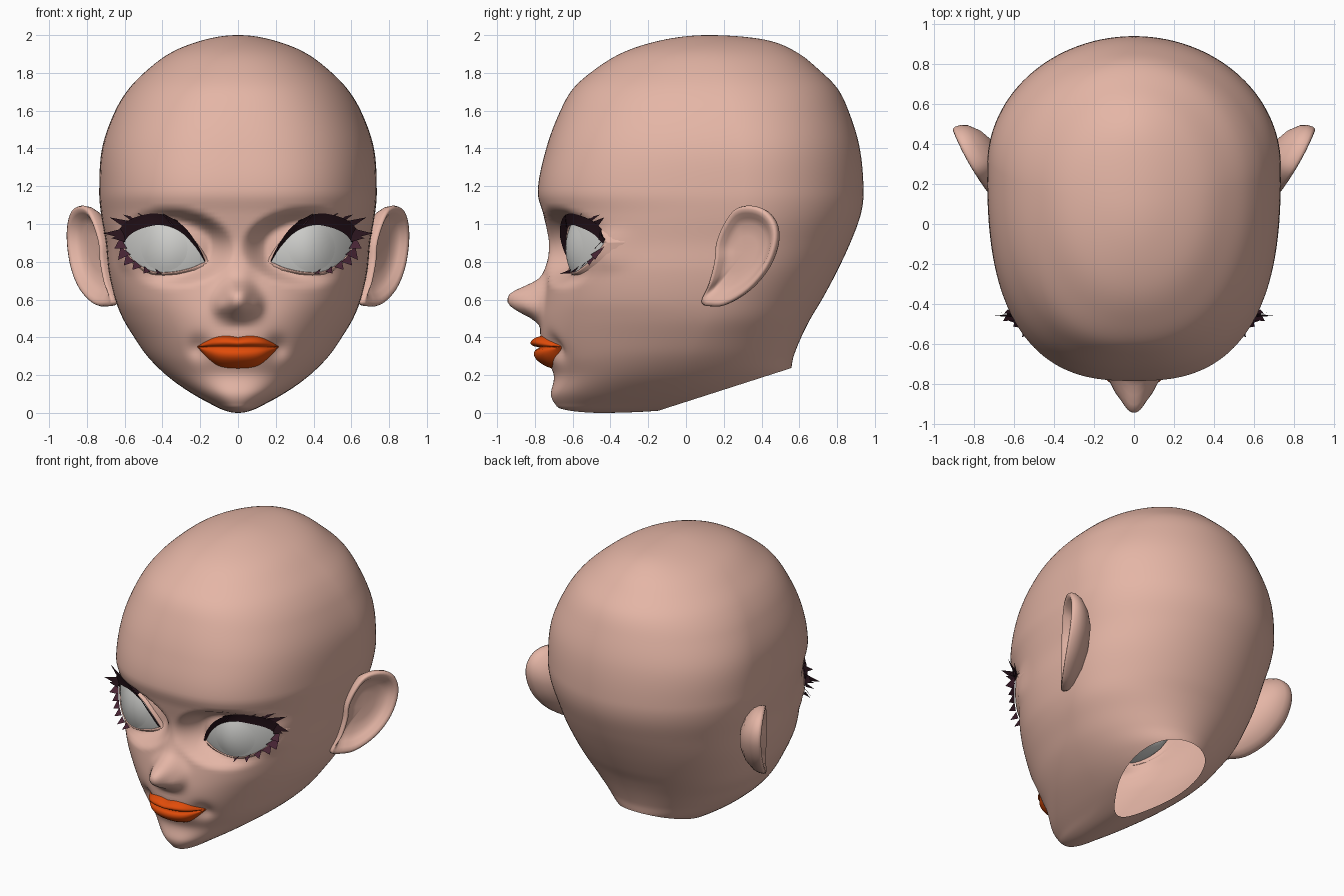
import bpy, bmesh, math
from mathutils import Vector

if "Cube" in bpy.data.objects:
    bpy.data.objects.remove(bpy.data.objects["Cube"])


def material(name, rgb):
    m = bpy.data.materials.new(name)
    m.diffuse_color = (*rgb, 1)
    m.use_nodes = True
    m.node_tree.nodes["Principled BSDF"].inputs["Base Color"].default_value = m.diffuse_color
    return m


SKIN = material("skin", (0.78, 0.465, 0.38))
LIP = material("orange_lip", (0.75, 0.072, 0.003))
EYE = material("eye_grey", (0.62, 0.62, 0.60))
DARK = material("dark_lash", (0.022, 0.007, 0.012))
PLUM = material("plum_lash", (0.065, 0.018, 0.035))


def hermite(keys, t):
    """Smooth interpolation of (t, value) keys."""
    if t <= keys[0][0]:
        return keys[0][1]
    if t >= keys[-1][0]:
        return keys[-1][1]
    i = max(k for k in range(len(keys) - 1) if keys[k][0] <= t)

    def slope(k):
        a, b = keys[max(k - 1, 0)], keys[min(k + 1, len(keys) - 1)]
        return (b[1] - a[1]) / (b[0] - a[0])
    (t0, v0), (t1, v1) = keys[i], keys[i + 1]
    h = t1 - t0
    s = (t - t0) / h
    return (v0 * (2*s**3 - 3*s*s + 1) + v1 * (3*s*s - 2*s**3)
            + h * slope(i) * (s**3 - 2*s*s + s) + h * slope(i + 1) * (s**3 - s*s))


def smooth(a, b, t):
    s = min(max((t - a) / (b - a), 0), 1)
    return s * s * (3 - 2 * s)


def angle(z):
    return math.acos(min(max(1 - z, -1), 1))


# Head slices: z, front y, back y, half width, y of widest point, front squareness
SLICES = [
    (0.0, -.45, -.45, 0, -.45, 2), (.02, -.655, -.05, .09, -.35, 2.3),
    (.05, -.695, .15, .15, -.2, 2.4), (.10, -.715, .40, .24, -.1, 2.4),
    (.2, -.70, .54, .38, -.05, 2.25), (.3, -.745, .57, .48, 0, 2.1),
    (.4, -.77, .61, .55, .05, 2.1), (.5, -.77, .66, .61, .1, 2.2),
    (.6, -.755, .72, .65, .12, 2.35), (.75, -.73, .80, .685, .18, 2.55),
    (.9, -.725, .87, .70, .24, 2.65), (1.05, -.755, .925, .725, .28, 2.6),
    (1.17, -.785, .94, .735, .29, 2.65), (1.4, -.74, .92, .72, .28, 2.55),
    (1.6, -.665, .86, .65, .23, 2.4), (1.72, -.595, .80, .575, .2, 2.3),
    (1.82, -.48, .70, .475, .17, 2.2), (1.91, -.33, .585, .35, .14, 2.1),
    (1.975, -.12, .42, .18, .13, 2), (2, .12, .12, 0, .12, 2)]
TABLES = [[(angle(r[0]), r[k]) for r in SLICES] for k in range(1, 6)]
NOSE = [(.46, 0), (.5, .05), (.535, .12), (.57, .175), (.6, .19), (.635, .18), (.67, .115),
        (.71, .045), (.8, .01), (.9, 0)]
UPPER = [(.175, .80), (.22, .875), (.3, .96), (.4, 1.0), (.5, .985), (.57, .95), (.61, .9)]
LOWER = [(.175, .80), (.25, .768), (.35, .747), (.45, .75), (.53, .79), (.58, .84), (.61, .9)]


def slice_at(z):
    return [hermite(t, angle(z)) for t in TABLES]


def eye_y(x, z):
    x = min(max(x, .15), .63)
    return -.63 + (2.55 if x > .33 else 1.0) * (x - .33)**2 + 1.2 * (z - .87)**2


def face_y(x, z):
    """Front surface of the head, with nose, eye sockets and mouth corners."""
    f, b, w, c, n = slice_at(z)
    x = abs(x)
    r = min(x / max(w, 1e-4), 1)
    y = c + (f - c) * (1 - r**n)**(1 / n)
    front = smooth(.25, .4, -y)
    d = math.hypot((x - .39) / .22, (z - .875) / .125)
    m = front * (1 - smooth(1.04, 1.75 - .25 * smooth(.39, .6, x), d))
    y += m * (eye_y(x, z) + .012 - y)
    y += front * .04 * math.exp(-((x - .21) / .055)**2 - ((z - .345) / .06)**2)
    y -= hermite(NOSE, z) * math.exp(-(x / (.088 - .02 * smooth(.6, .72, z)))**2.4)
    y -= .035 * math.exp(-((x - .095) / .034)**2 - ((z - .565) / .045)**2)
    return y


def finish(name, bm, mat, mirror=False, face_front=False, flat=False):
    bmesh.ops.remove_doubles(bm, verts=bm.verts, dist=1e-5)
    bmesh.ops.recalc_face_normals(bm, faces=bm.faces)
    if face_front and sum(f.normal.y * f.calc_area() for f in bm.faces) > 0:
        bmesh.ops.reverse_faces(bm, faces=bm.faces)
    me = bpy.data.meshes.new(name)
    bm.to_mesh(me)
    bm.free()
    me.materials.append(mat)
    if not flat:
        me.shade_smooth()
    ob = bpy.data.objects.new(name, me)
    bpy.context.collection.objects.link(ob)
    if mirror:
        ob.modifiers.new("mirror", 'MIRROR').use_mirror_merge = False
    return ob


def loft(rows, closed=False):
    bm = bmesh.new()
    vs = [[bm.verts.new(p) for p in row] for row in rows]
    for a, b in zip(vs, vs[1:]):
        n = len(a)
        for j in range(n if closed else n - 1):
            k = (j + 1) % n
            bm.faces.new((a[j], a[k], b[k], b[j]))
    return bm


# Head shell, denser toward the face, with the sloping neck opening cut away
rows, RINGS, SEGS = [], 140, 160
for i in range(RINGS + 1):
    z = 1 - math.cos(math.pi * i / RINGS)
    f, b, w, c, n = slice_at(z)
    w = max(w, 0)
    row = []
    for j in range(SEGS):
        p = 2 * math.pi * j / SEGS - math.pi
        t = p - .4 * math.sin(p)
        x = w * math.sin(t)
        y = face_y(x, z) if math.cos(t) >= 0 else c - (b - c) * math.cos(t)
        row.append((x, y, z))
    rows.append(row)
bm = loft(rows, True)
bmesh.ops.bisect_plane(bm, geom=bm.verts[:] + bm.edges[:] + bm.faces[:],
                       plane_co=(0, -.12, .02), plane_no=(0, -.215, .67), clear_inner=True)
finish("head", bm, SKIN)

# Eyes: almond surface between the lids, a shallow iris dome and the rounded back inside the head
rows = []
for i in range(33):
    x = .3925 - .2175 * math.cos(math.pi * i / 32)
    lo, hi = hermite(LOWER, x), hermite(UPPER, x)
    rows.append([(x, eye_y(x, lo + (hi - lo) * k / 12), lo + (hi - lo) * k / 12) for k in range(13)])
finish("eye", loft(rows), EYE, True, True)
rows = []
for k in range(7):
    r = .123 * k / 6
    ring = [(.39 + r * math.cos(a * math.pi / 16), .873 + r * math.sin(a * math.pi / 16)) for a in range(32)]
    rows.append([(x, eye_y(x, z) - .008 * (1 - (k / 6)**2) - .001, z) for x, z in ring])
finish("iris_dome", loft(rows, True), EYE, True, True)

xs = [.3925 - .2175 * math.cos(math.pi * i / 24) for i in range(25)]
outline = [(x, hermite(UPPER, x)) for x in xs] + [(x, hermite(LOWER, x)) for x in xs[-2:0:-1]]


def spread(s):
    return [(.39 + (x - .39) * s, .875 + (z - .875) * s) for x, z in outline]


rows = []
for k in range(9):
    a = math.pi / 2 * k / 8
    rows.append([(x, eye_y(x, z) * math.cos(a) + (1 - math.cos(a)) * -.55 + .2 * math.sin(a) + .006, z)
                 for x, z in spread(max(math.cos(a), 0))])
finish("eye_back", loft(rows, True), EYE, True)

# Skin lid rim around each eye
rows = [[(x, eye_y(x, z) + .005, z) for x, z in spread(1)],
        [(x, eye_y(x, z) - .010, z) for x, z in spread(1.02)],
        [(x, min(eye_y(x, z) - .004, face_y(x, z)), z) for x, z in spread(1.07)],
        [(x, face_y(x, z) + .012, z) for x, z in spread(1.17)]]
finish("eyelid", loft(rows, True), SKIN, True, True)

# Upper lash band, thin at the inner corner and bold at the outer one
rows = [[], [], []]
for i, x in enumerate(xs):
    z, t = hermite(UPPER, x), i / 24
    wide = .008 + .05 * math.sin(math.pi * min(t * .75, 1))**1.4
    dx = .06 * (t - .3) if t > .3 else 0
    for k, (s, out) in enumerate(((-.1, .010), (.5, .030), (1, .055))):
        px, pz = x + dx * max(s, 0), z + wide * s
        rows[k].append((px, eye_y(px, pz) - out * (.4 + .6 * smooth(0, .35, t)), pz))
finish("upper_lash_band", loft(rows), DARK, True, True)


# Lash spikes: base x, base z, tip x, tip z, half width
def lashes(name, spikes, mat, out):
    bm = bmesh.new()
    for bx, bz, tx, tz, h in spikes:
        d = Vector((tx - bx, tz - bz)).normalized() * h
        pts = [(bx - d.y, bz + d.x, .02), (bx + d.y, bz - d.x, .02), (tx, tz, out)]
        bm.faces.new([bm.verts.new((x, eye_y(x, z) - o, z)) for x, z, o in pts])
    finish(name, bm, mat, True, True, True)


lashes("upper_lash_spikes", [(.60, .95, .715, .95, .028), (.57, .99, .68, 1.035, .025),
       (.52, 1.01, .61, 1.05, .02), (.45, 1.03, .53, 1.055, .02), (.60, .93, .67, .925, .025),
       (.33, 1.0, .40, 1.055, .02)], DARK, .065)
lashes("lower_lash_spikes", [(.605, .90, .655, .87, .034), (.595, .86, .635, .81, .034),
       (.57, .82, .605, .78, .030), (.53, .79, .56, .757, .026),
       (.48, .762, .50, .738, .022), (.42, .75, .43, .736, .02)], PLUM, .085)

# Lips: two swollen strips meeting at a crease
LIP_TOP = [(0, .40), (.06, .408), (.12, .40), (.17, .378), (.215, .352)]
LIP_LOW = [(0, .235), (.06, .238), (.11, .252), (.16, .29), (.215, .348)]
rows = []
for i in range(33):
    x = -.215 * math.cos(math.pi * i / 32)
    fade = math.sqrt(max(1 - (x / .215)**2, 0))
    top, low = hermite(LIP_TOP, abs(x)), hermite(LIP_LOW, abs(x))
    seam = .35 - .004 * fade
    row = []
    for v in range(-8, 9):
        t = abs(v) / 8
        z = seam + (top - seam if v > 0 else seam - low) * v / 8
        swell = .012 * (1 - t) + .05 * math.sin(math.pi * t**.85)**.7 if t < 1 else -.004
        row.append((x, face_y(x, z) - swell * fade - .002, z))
    rows.append(row)
finish("lips", loft(rows), LIP, False, True)

# Ears: cupped shells leaning out and back; outline given in side view (y, z)
EAR = [(.10, .565), (.2, .57), (.33, .65), (.43, .77), (.478, .9), (.472, 1.0), (.42, 1.07),
       (.34, 1.097), (.26, 1.08), (.2, 1.0), (.16, .9), (.15, .8), (.12, .68), (.08, .59)]
closed = EAR + EAR[:1]
keys_y = [(i, p[0]) for i, p in enumerate(closed)]
keys_z = [(i, p[1]) for i, p in enumerate(closed)]
rim = [(hermite(keys_y, i / 4), hermite(keys_z, i / 4)) for i in range(len(EAR) * 4)]
rows = []
for s, depth in ((0, -.06), (.35, -.06), (.6, -.052), (.74, -.032), (.84, -.004), (.92, .006),
                 (.98, .004), (1, -.012), (.98, -.04), (.9, -.075), (.65, -.125), (.35, -.155), (0, -.165)):
    row = []
    for y, z in rim:
        y, z = .28 + (y - .28) * s, .85 + (z - .85) * s
        x = .68 + .8 * (y - .1) - .55 * (y - .1)**2
        row.append((x + depth * .86, y - depth * .45, z))
    rows.append(row)
finish("ear", loft(rows, True), SKIN, True)
